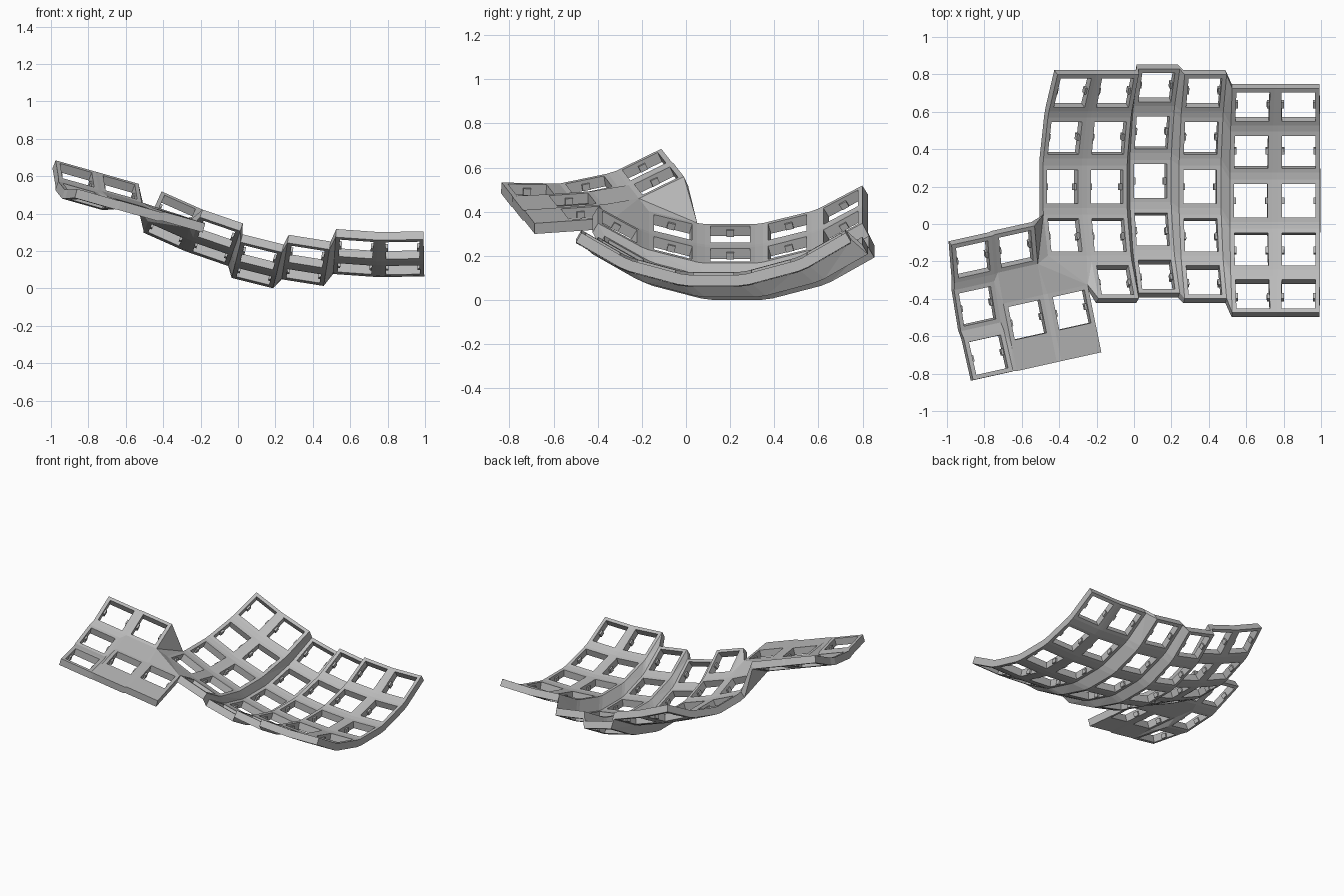
import bpy, bmesh
from math import radians
from mathutils import Matrix, Vector

cube = bpy.data.objects.get("Cube")
if cube:
    bpy.data.objects.remove(cube)

T = 0.05                  # plate thickness
MOUNT, HOLE = 0.227, 0.18  # outer and inner size of a switch mount
ROW_R, COL_R = 1.05, 2.99  # curvature radii along and across the columns
TENT = radians(14)

grey = bpy.data.materials.new("plate_grey")
grey.use_nodes = True
grey.diffuse_color = (0.5, 0.5, 0.5, 1)
grey.node_tree.nodes["Principled BSDF"].inputs["Base Color"].default_value = (0.5, 0.5, 0.5, 1)


def move(x, y, z):
    return Matrix.Translation((x, y, z))


def turn(angle, axis):
    return Matrix.Rotation(angle, 4, axis)


def finger_place(col, row):
    dy, dz = {2: (0.03, -0.056), 4: (-0.075, 0.07), 5: (-0.075, 0.07)}.get(col, (0, 0))
    return (move(0.09, 0.2, 0.083) @ turn(TENT, 'Y') @ move(0, dy, dz)
            @ move(0, 0, COL_R) @ turn(radians(5 * (2 - col)), 'Y') @ move(0, 0, -COL_R)
            @ move(0, 0, ROW_R) @ turn(radians(15 * (2 - row)), 'X') @ move(0, 0, -ROW_R))


def thumb_place(x, y, z, pitch):
    return (move(x, y, z) @ turn(radians(12.5), 'Z') @ turn(radians(15.5), 'Y')
            @ turn(radians(pitch), 'X') @ move(0, 0, -T))


def post(m, corner, y=None):
    """Bottom and top point of a mount corner such as 'tl' or 'br'."""
    px = MOUNT / 2 * (1 if corner[1] == 'r' else -1)
    py = y if y is not None else MOUNT / 2 * (1 if corner[0] == 't' else -1)
    return m @ Vector((px, py, 0)), m @ Vector((px, py, T))


def add_mount(bm, m):
    # square frame
    signs = [(-1, -1), (1, -1), (1, 1), (-1, 1)]
    ring = {}
    for size in (MOUNT, HOLE):
        for z in (0, T):
            ring[size, z] = [bm.verts.new(m @ Vector((sx * size / 2, sy * size / 2, z)))
                             for sx, sy in signs]
    loops = [ring[MOUNT, 0], ring[MOUNT, T], ring[HOLE, T], ring[HOLE, 0]]
    for a, b in zip(loops, loops[1:] + loops[:1]):
        for i in range(4):
            j = (i + 1) % 4
            bm.faces.new((a[i], a[j], b[j], b[i]))
    # retaining nubs on both sides of the hole
    for side in (-1, 1):
        box = move(side * HOLE / 2, 0, T * 0.35) @ Matrix.Diagonal((0.024, 0.035, T * 0.6, 1))
        bmesh.ops.create_cube(bm, size=1, matrix=m @ box)


def add_prism(bm, *posts):
    low = [bm.verts.new(p[0]) for p in posts]
    top = [bm.verts.new(p[1]) for p in posts]
    bm.faces.new(low[::-1])
    bm.faces.new(top)
    n = len(posts)
    for i in range(n):
        j = (i + 1) % n
        bm.faces.new((low[i], low[j], top[j], top[i]))


def add_strip(bm, *posts):
    """Web of triangular prisms running through a zigzag of posts."""
    for i in range(len(posts) - 2):
        add_prism(bm, *posts[i:i + 3])


def finish(bm, name):
    bmesh.ops.recalc_face_normals(bm, faces=bm.faces)
    mesh = bpy.data.meshes.new(name)
    bm.to_mesh(mesh)
    bm.free()
    mesh.materials.append(grey)
    bpy.context.collection.objects.link(bpy.data.objects.new(name, mesh))


# Finger columns; the innermost one is a row short
keys = {(c, r): finger_place(c, r) for c in range(6) for r in range(5) if (c, r) != (0, 4)}
for c in range(6):
    bm = bmesh.new()
    for r in range(5):
        if (c, r) in keys:
            add_mount(bm, keys[c, r])
        if (c, r + 1) in keys:
            a, b = keys[c, r], keys[c, r + 1]
            add_strip(bm, post(a, 'bl'), post(a, 'br'), post(b, 'tl'), post(b, 'tr'))
    finish(bm, f"finger_column_{c + 1}")

# Webs joining neighbouring columns
bm = bmesh.new()
for c in range(5):
    chain = []
    for r in range(5):
        if (c, r) in keys:
            for v in 'tb':
                chain += [post(keys[c, r], v + 'r'), post(keys[c + 1, r], v + 'l')]
    add_strip(bm, *chain)
finish(bm, "column_webs")

# Thumb mounts
A = thumb_place(-0.86, -0.19, 0.605, 27)    # back outer
B = thumb_place(-0.63, -0.135, 0.54, 27)    # back inner
C = thumb_place(-0.837, -0.44, 0.52, 12)    # middle outer
D = thumb_place(-0.778, -0.70, 0.50, -1)    # front outer
E = thumb_place(-0.57, -0.513, 0.455, 4)    # wide outer
F = thumb_place(-0.332, -0.46, 0.395, 4)    # wide inner
bm = bmesh.new()
for m in (A, B, C, D, E, F):
    add_mount(bm, m)
finish(bm, "thumb_mounts")

# Webs and front lip inside the thumb cluster
LIP = -0.255
lip_l, lip_m, lip_n, lip_r = post(E, 'bl', LIP), post(E, 'br', LIP), post(F, 'bl', LIP), post(F, 'br', LIP)
bm = bmesh.new()
add_strip(bm, post(A, 'tr'), post(B, 'tl'), post(A, 'br'), post(B, 'bl'), post(C, 'tr'), post(E, 'tl'))
add_strip(bm, post(A, 'bl'), post(A, 'br'), post(C, 'tl'), post(C, 'tr'))
add_strip(bm, post(C, 'bl'), post(C, 'br'), post(D, 'tl'), post(D, 'tr'))
add_strip(bm, post(C, 'tr'), post(E, 'tl'), post(C, 'br'), post(E, 'bl'),
          post(D, 'tr'), post(D, 'br'))
add_prism(bm, post(D, 'br'), post(E, 'bl'), lip_l)
add_strip(bm, post(E, 'tr'), post(F, 'tl'), post(E, 'br'), post(F, 'bl'), lip_m, lip_n)
add_strip(bm, post(E, 'bl'), post(E, 'br'), lip_l, lip_m)
add_strip(bm, post(F, 'bl'), post(F, 'br'), lip_n, lip_r)
add_strip(bm, post(B, 'bl'), post(E, 'tl'), post(B, 'br'), post(E, 'tr'))
add_prism(bm, post(B, 'br'), post(E, 'tr'), post(F, 'tl'))
add_prism(bm, post(B, 'br'), post(F, 'tl'), post(F, 'tr'))
finish(bm, "thumb_webs")

# Bridge between thumb cluster and finger columns
inner, front, nxt = keys[0, 3], keys[1, 4], keys[1, 3]
bm = bmesh.new()
add_strip(bm, post(B, 'tr'), post(inner, 'tl'), post(B, 'br'), post(inner, 'bl'), post(F, 'tr'))
add_prism(bm, post(inner, 'bl'), post(inner, 'br'), post(F, 'tr'))
add_prism(bm, post(inner, 'br'), post(front, 'tl'), post(F, 'tr'))
add_prism(bm, post(inner, 'br'), post(nxt, 'bl'), post(front, 'tl'))
add_prism(bm, post(front, 'tl'), post(front, 'bl'), post(F, 'tr'))
finish(bm, "thumb_bridge")
